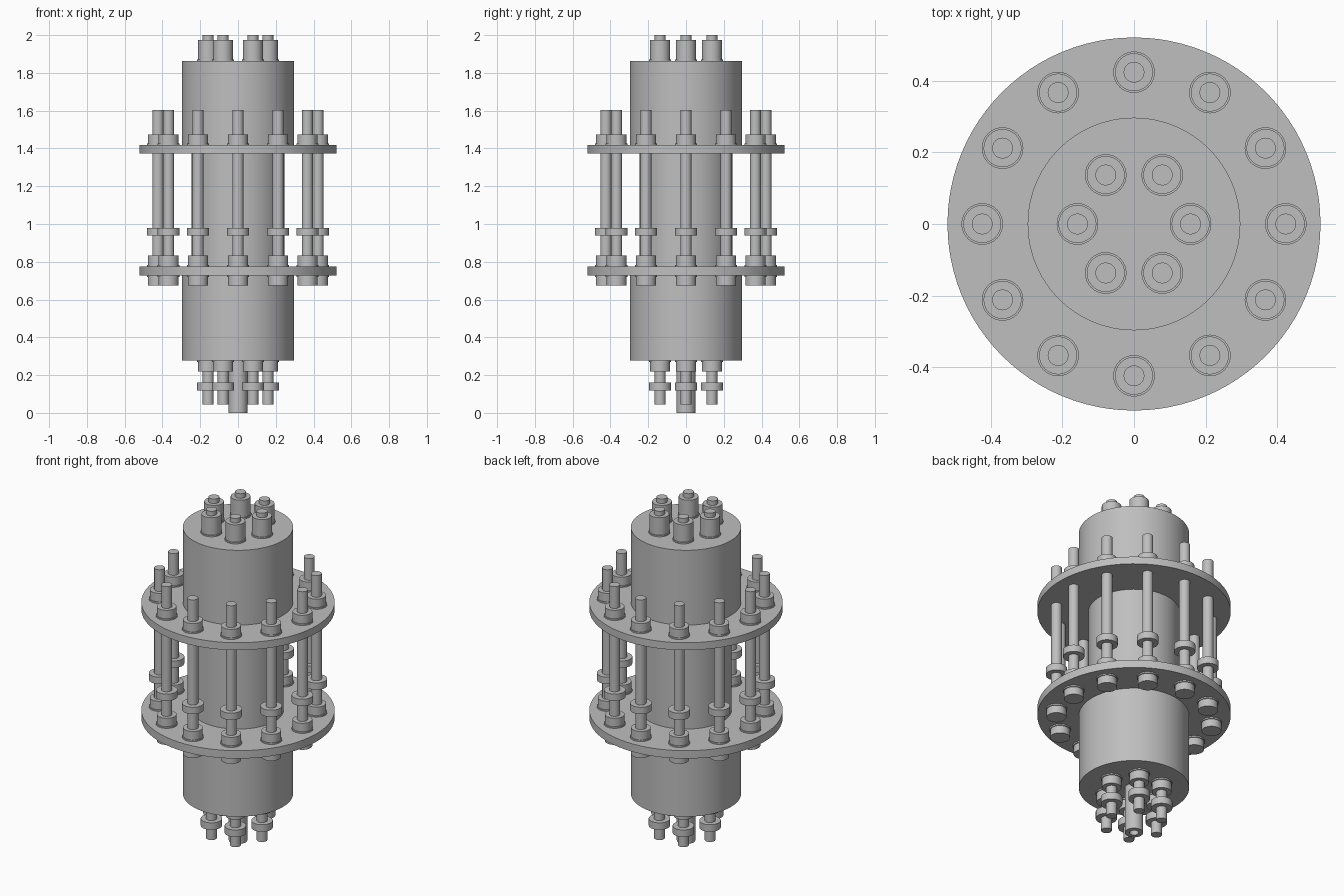
import bpy, math

cube = bpy.data.objects.get("Cube")
if cube:
    bpy.data.objects.remove(cube, do_unlink=True)

steel = bpy.data.materials.new("plain grey steel")
steel.use_nodes = True
grey = (0.52, 0.52, 0.52, 1.0)
steel.diffuse_color = grey
steel.node_tree.nodes["Principled BSDF"].inputs["Base Color"].default_value = grey


def lathe(name, profile, sides):
    """Revolve an (r, z) profile, listed bottom to top, around the z axis."""
    verts, faces = [], []
    for r, z in profile:
        for i in range(sides):
            a = math.tau * i / sides
            verts.append((r * math.cos(a), r * math.sin(a), z))
    for k in range(len(profile) - 1):
        for i in range(sides):
            j = (i + 1) % sides
            faces.append((k * sides + i, k * sides + j,
                          (k + 1) * sides + j, (k + 1) * sides + i))
    faces.append(tuple(reversed(range(sides))))
    faces.append(tuple(range((len(profile) - 1) * sides, len(profile) * sides)))
    mesh = bpy.data.meshes.new(name)
    mesh.from_pydata(verts, [], faces)
    mesh.materials.append(steel)
    obj = bpy.data.objects.new(name, mesh)
    bpy.context.collection.objects.link(obj)
    bpy.ops.object.select_all(action='DESELECT')
    obj.select_set(True)
    bpy.context.view_layer.objects.active = obj
    bpy.ops.object.shade_smooth_by_angle(angle=math.radians(35))
    return obj


def steps(*cylinders):
    """Profile of stacked cylinders given as (radius, bottom, top)."""
    return [(r, z) for r, low, high in cylinders for z in (low, high)]


def ring_of(obj, count, radius):
    """Repeat a part around the main axis, sharing its mesh."""
    for i in range(count):
        part = obj if i == 0 else obj.copy()
        if i:
            bpy.context.collection.objects.link(part)
            part.name = f"{obj.name}_{i + 1}"
        a = math.tau * i / count
        part.location = (radius * math.cos(a), radius * math.sin(a), 0)


ROD, NUT, WASHER = 0.029, 0.053, 0.058
LIP = 0.008

# Central body: wide ends, narrow waist and two flanges
lathe("body_with_flanges", steps(
    (0.297, 0.278, 0.728), (0.521, 0.728, 0.775), (0.246, 0.775, 1.373),
    (0.521, 1.373, 1.417), (0.297, 1.417, 1.862)), 96)

# Twelve long flange studs with nuts and loose collars
ring_of(lathe("flange_stud", steps(
    (NUT, 0.675, 0.728 - LIP), (WASHER, 0.728 - LIP, 0.775 + LIP),
    (NUT, 0.775 + LIP, 0.833), (ROD, 0.833, 0.938),
    (WASHER, 0.938, 0.979), (ROD, 0.979, 1.39),
    (WASHER, 1.39, 1.417 + LIP), (NUT, 1.417 + LIP, 1.475),
    (ROD, 1.475, 1.604)), 32), 12, 0.424)

# Six terminals on the top end
ring_of(lathe("top_terminal", steps(
    (WASHER, 1.85, 1.862 + LIP), (NUT, 1.862 + LIP, 1.973),
    (ROD, 1.973, 2.0)), 32), 6, 0.158)

# Six terminals on the bottom end
ring_of(lathe("bottom_terminal", steps(
    (ROD, 0.045, 0.119), (WASHER, 0.119, 0.161), (ROD, 0.161, 0.22),
    (NUT, 0.22, 0.278 - LIP), (WASHER, 0.278 - LIP, 0.29)), 32), 6, 0.158)

# Hollow tube at the centre of the bottom end
lathe("bottom_tube", [(0.025, 0.2), (0.025, 0), (0.05, 0), (0.05, 0.285)], 32)
